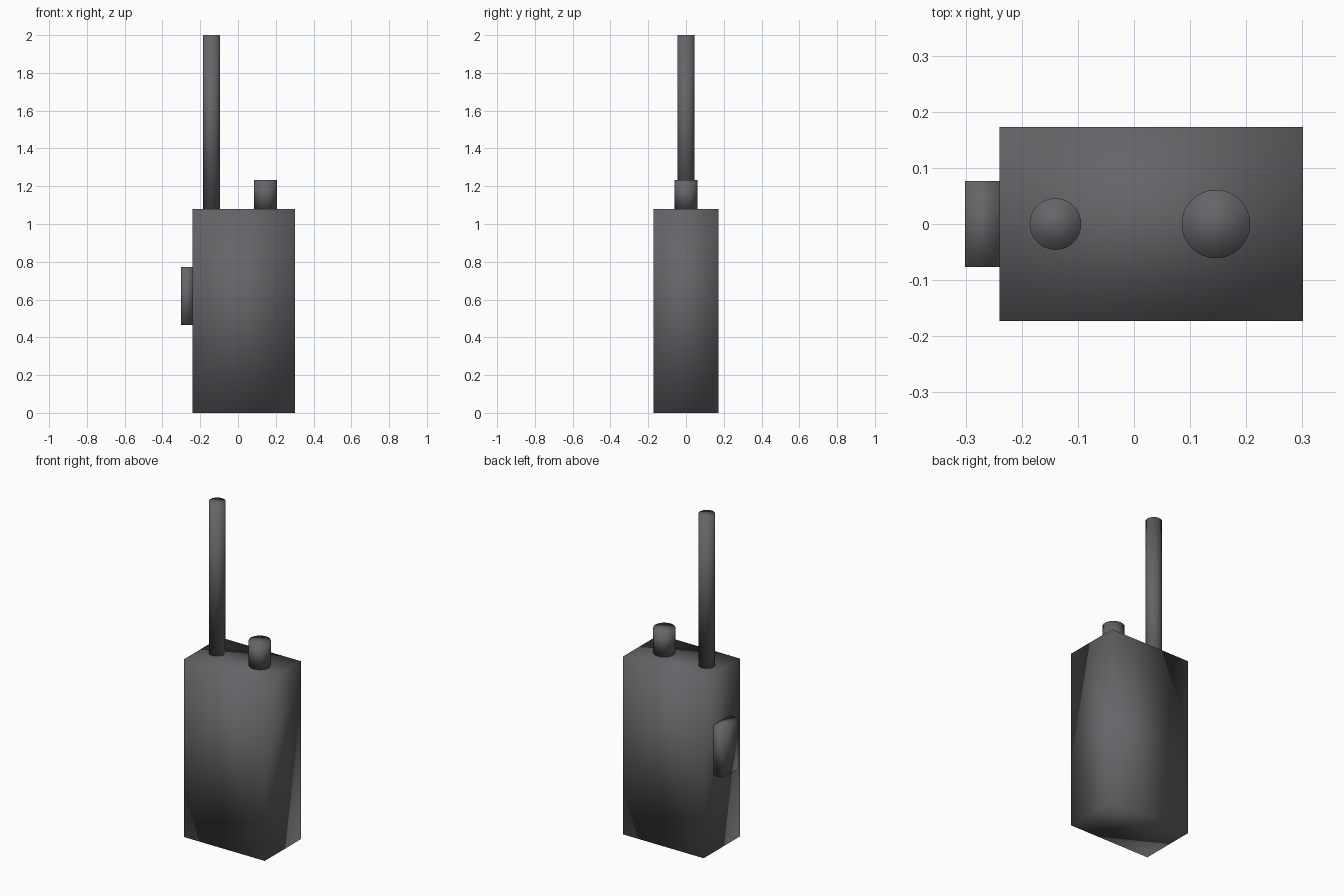
import bpy

if "Cube" in bpy.data.objects:
    bpy.data.objects.remove(bpy.data.objects["Cube"])

casing = bpy.data.materials.new("dark_plastic")
casing.diffuse_color = (0.13, 0.13, 0.14, 1)
casing.use_nodes = True
casing.node_tree.nodes["Principled BSDF"].inputs["Base Color"].default_value = casing.diffuse_color


def finish(name):
    ob = bpy.context.object
    ob.name = name
    ob.data.materials.append(casing)
    bpy.ops.object.shade_smooth()  # soft shading across all edges
    return ob


def box(name, lo, hi):
    centre = [(a + b) / 2 for a, b in zip(lo, hi)]
    bpy.ops.mesh.primitive_cube_add(size=1, location=centre)
    ob = bpy.context.object
    ob.scale = [b - a for a, b in zip(lo, hi)]
    bpy.ops.object.transform_apply(location=False, rotation=False, scale=True)
    return finish(name)


def post(name, x, radius, z0, z1):
    bpy.ops.mesh.primitive_cylinder_add(vertices=32, radius=radius, depth=z1 - z0,
                                        location=(x, 0, (z0 + z1) / 2))
    return finish(name)


# Main casing and the talk button on its left side
box("body", (-0.24, -0.173, 0), (0.301, 0.173, 1.08))
box("talk_button", (-0.301, -0.077, 0.466), (-0.24, 0.077, 0.772))

# Antenna and volume knob standing on the top
post("antenna", -0.14, 0.046, 1.08, 2.0)
post("volume_knob", 0.146, 0.061, 1.08, 1.232)
